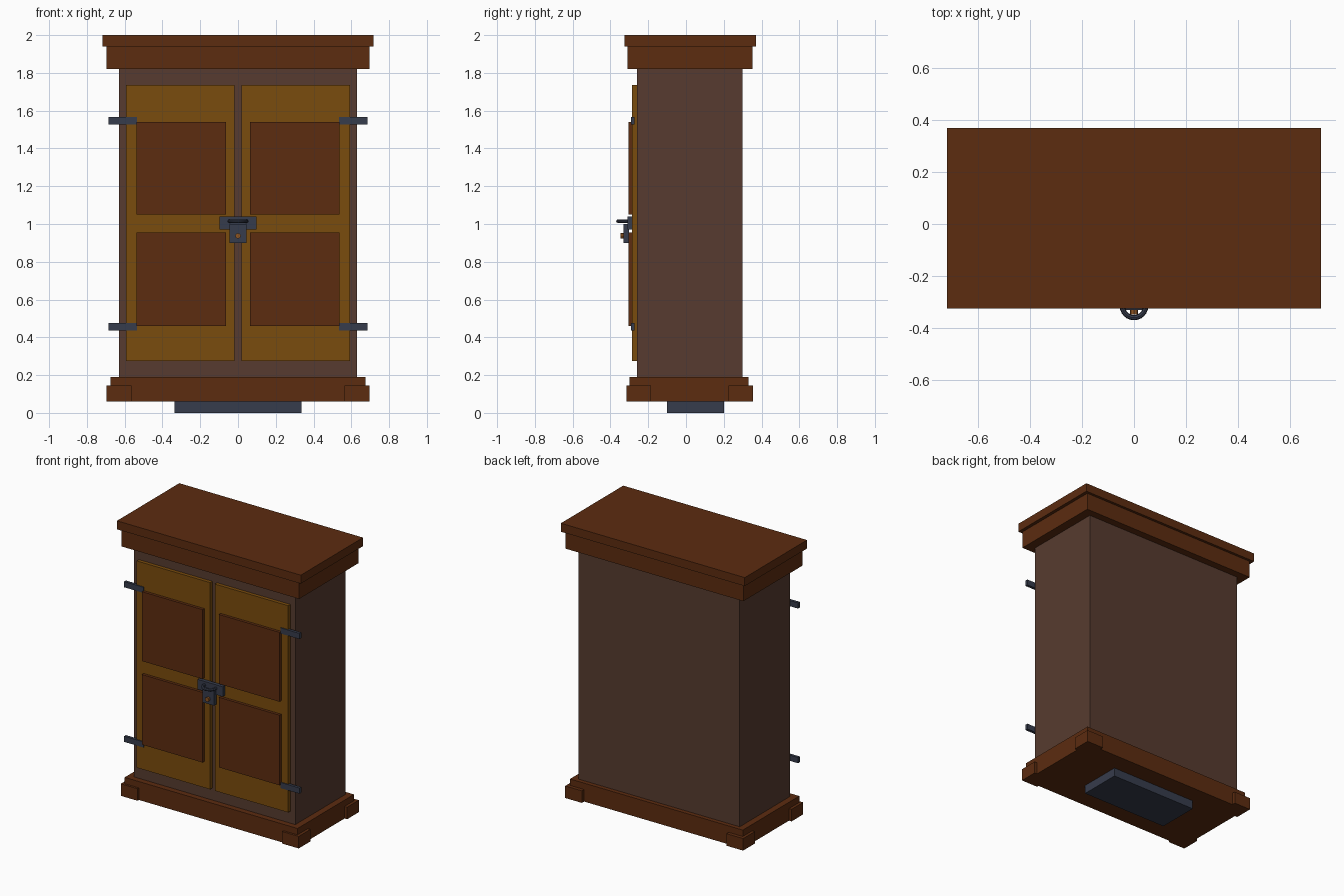
import bpy
from math import pi

cube = bpy.data.objects.get("Cube")
if cube:
    bpy.data.objects.remove(cube, do_unlink=True)


def material(name, rgb):
    m = bpy.data.materials.new(name)
    m.use_nodes = True
    m.diffuse_color = (*rgb, 1)
    m.node_tree.nodes["Principled BSDF"].inputs["Base Color"].default_value = (*rgb, 1)
    return m


trim_wood = material("red brown wood", (0.107, 0.025, 0.005))
case_wood = material("dull brown wood", (0.095, 0.044, 0.029))
door_wood = material("golden wood", (0.195, 0.072, 0.004))
iron = material("blue grey iron", (0.037, 0.045, 0.072))
copper = material("copper", (0.27, 0.09, 0.015))


def finish(name, mat):
    ob = bpy.context.object
    ob.name = name
    ob.data.materials.append(mat)
    return ob


def box(name, x, y, z, mat):
    """Box spanning the given (low, high) ranges."""
    spans = (x, y, z)
    bpy.ops.mesh.primitive_cube_add(size=1, location=[(a + b) / 2 for a, b in spans])
    ob = finish(name, mat)
    ob.scale = [abs(b - a) for a, b in spans]
    bpy.ops.object.transform_apply(location=False, rotation=False, scale=True)
    return ob


def centred(w):
    return (-w, w)


# Case, plinth, cornice and underside block
box("case", centred(0.63), (-0.26, 0.30), (0.19, 1.82), case_wood)
box("plinth", centred(0.675), (-0.30, 0.33), (0.06, 0.19), trim_wood)
box("cornice", centred(0.695), (-0.31, 0.352), (1.82, 1.94), trim_wood)
box("top_board", centred(0.718), (-0.325, 0.37), (1.94, 2.0), trim_wood)
box("base_block", centred(0.335), (-0.10, 0.20), (0, 0.06), iron)

# Corner blocks around the plinth
for side, s in (("left", 1), ("right", -1)):
    for end, y in (("front", (-0.315, -0.185)), ("back", (0.225, 0.355))):
        box(f"{side}_{end}_corner", (0.565 * s, 0.695 * s), y, (0.06, 0.145), trim_wood)

# Doors with raised panels and hinges
for side, s in (("left", 1), ("right", -1)):
    box(f"{side}_door", (0.018 * s, 0.592 * s), (-0.285, -0.26), (0.275, 1.735), door_wood)
    for level, panel_z, hinge_z in (("upper", (1.05, 1.54), (1.527, 1.567)),
                                    ("lower", (0.46, 0.955), (0.435, 0.475))):
        box(f"{side}_{level}_panel", (0.064 * s, 0.538 * s), (-0.305, -0.285),
            panel_z, trim_wood)
        box(f"{side}_{level}_hinge", (0.535 * s, 0.685 * s), (-0.292, -0.272),
            hinge_z, iron)

# Latch: plate, lock body, ring and copper pin
box("latch_plate", centred(0.098), (-0.31, -0.285), (0.97, 1.04), iron)
box("lock_body", centred(0.045), (-0.33, -0.303), (0.90, 1.0), iron)
bpy.ops.mesh.primitive_torus_add(major_radius=0.045, minor_radius=0.010,
                                 major_segments=24, minor_segments=8,
                                 location=(0, -0.315, 1.015))
finish("latch_ring", iron)
bpy.ops.object.shade_smooth_by_angle()
bpy.ops.mesh.primitive_cylinder_add(vertices=8, radius=0.015, depth=0.03,
                                    location=(0, -0.332, 0.937), rotation=(pi / 2, 0, 0))
finish("lock_pin", copper)
